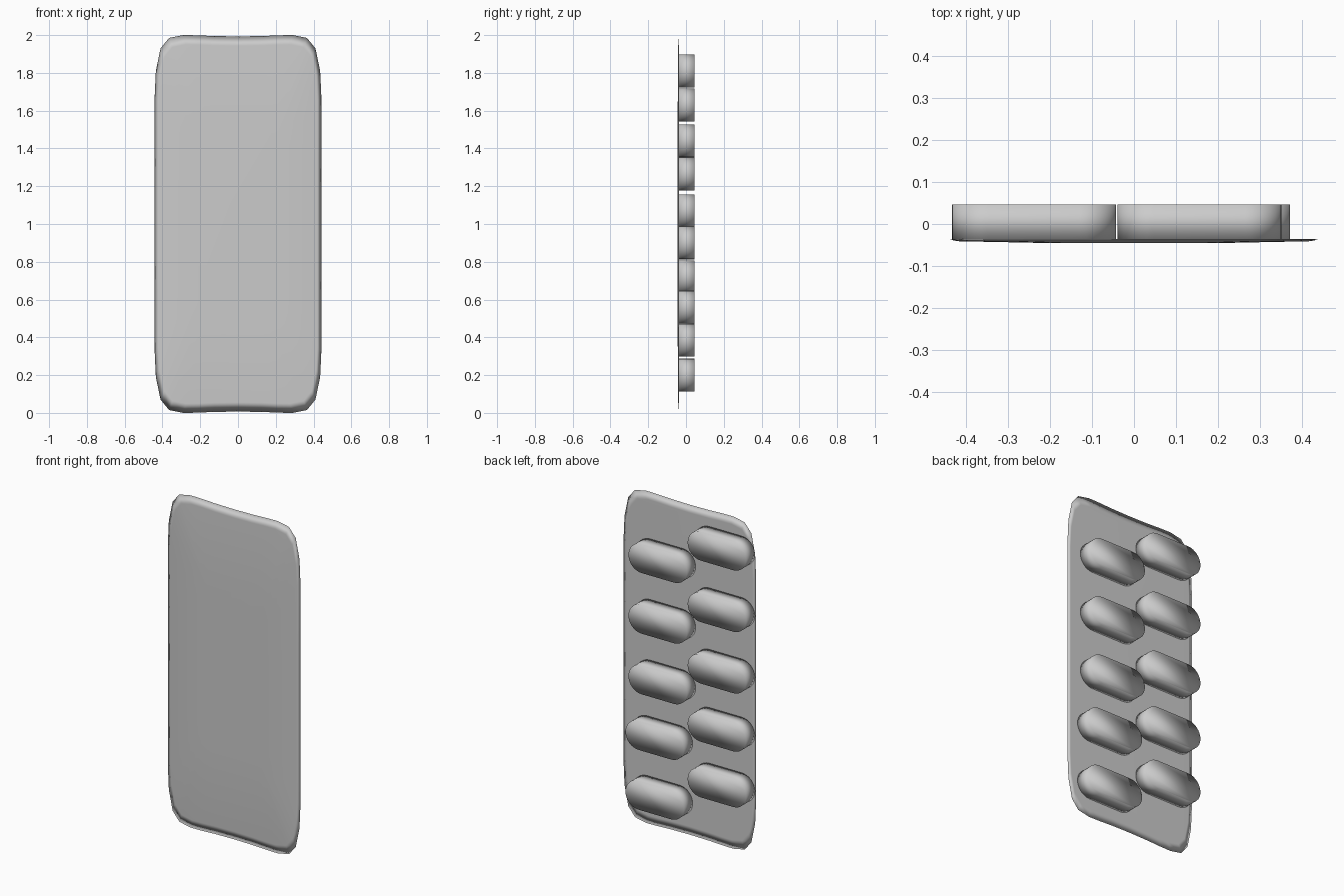
import bpy, bmesh, math

cube = bpy.data.objects.get("Cube")
if cube:
    bpy.data.objects.remove(cube)

grey = bpy.data.materials.new("foil_grey")
grey.use_nodes = True
grey.diffuse_color = (0.6, 0.6, 0.6, 1)
grey.node_tree.nodes["Principled BSDF"].inputs["Base Color"].default_value = (0.6, 0.6, 0.6, 1)


def loft(name, rings, location):
    """Skin a stack of (x, y, z) rings and cap both ends, smooth shaded."""
    bm = bmesh.new()
    loops = [[bm.verts.new(p) for p in ring] for ring in rings]
    n = len(loops[0])
    for a, b in zip(loops, loops[1:]):
        for i in range(n):
            j = (i + 1) % n
            bm.faces.new((a[i], a[j], b[j], b[i]))
    bm.faces.new(loops[0])
    bm.faces.new(loops[-1])
    bmesh.ops.recalc_face_normals(bm, faces=bm.faces)
    for f in bm.faces:
        f.smooth = True
    mesh = bpy.data.meshes.new(name)
    bm.to_mesh(mesh)
    bm.free()
    mesh.materials.append(grey)
    obj = bpy.data.objects.new(name, mesh)
    obj.location = location
    bpy.context.collection.objects.link(obj)
    return obj


# Backing sheet: one quarter of the outline, mirrored twice, slightly domed to the front
quarter = [(0.13, 0.995), (0.22, 0.999), (0.29, 1.0), (0.365, 0.985),
           (0.41, 0.93), (0.435, 0.81), (0.441, 0.68), (0.441, 0.3)]
half = [(0, 0.993)] + quarter + [(x, -z) for x, z in reversed(quarter)] + [(0, -0.993)]
outline = half + [(-x, z) for x, z in reversed(half[1:-1])]
layers = [(0.95, -0.036), (1, -0.0365), (0.95, -0.041), (0.5, -0.045)]
loft("backing_sheet", [[(x * s, y, z * s) for x, z in outline] for s, y in layers], (0, 0, 1))

# Pill pockets: straight-walled stadium shapes standing on the back of the sheet
RADIUS, STRAIGHT, STEPS = 0.087, 0.108, 16


def pocket(name, x, z):
    shape = []
    for side in (1, -1):
        for i in range(STEPS + 1):
            a = math.pi * i / STEPS - math.pi / 2
            shape.append((side * (STRAIGHT + RADIUS * math.cos(a)), side * RADIUS * math.sin(a)))
    loft(name, [[(px, y, pz) for px, pz in shape] for y in (-0.037, 0.046)], (x, 0, z))


# Two staggered columns of five
for row, z in enumerate((1.81, 1.44, 1.07, 0.72, 0.385)):
    pocket(f"right_pocket_{row + 1}", -0.238, z)
for row, z in enumerate((1.63, 1.265, 0.9, 0.56, 0.2)):
    pocket(f"left_pocket_{row + 1}", 0.156 if row < 3 else 0.176, z)
